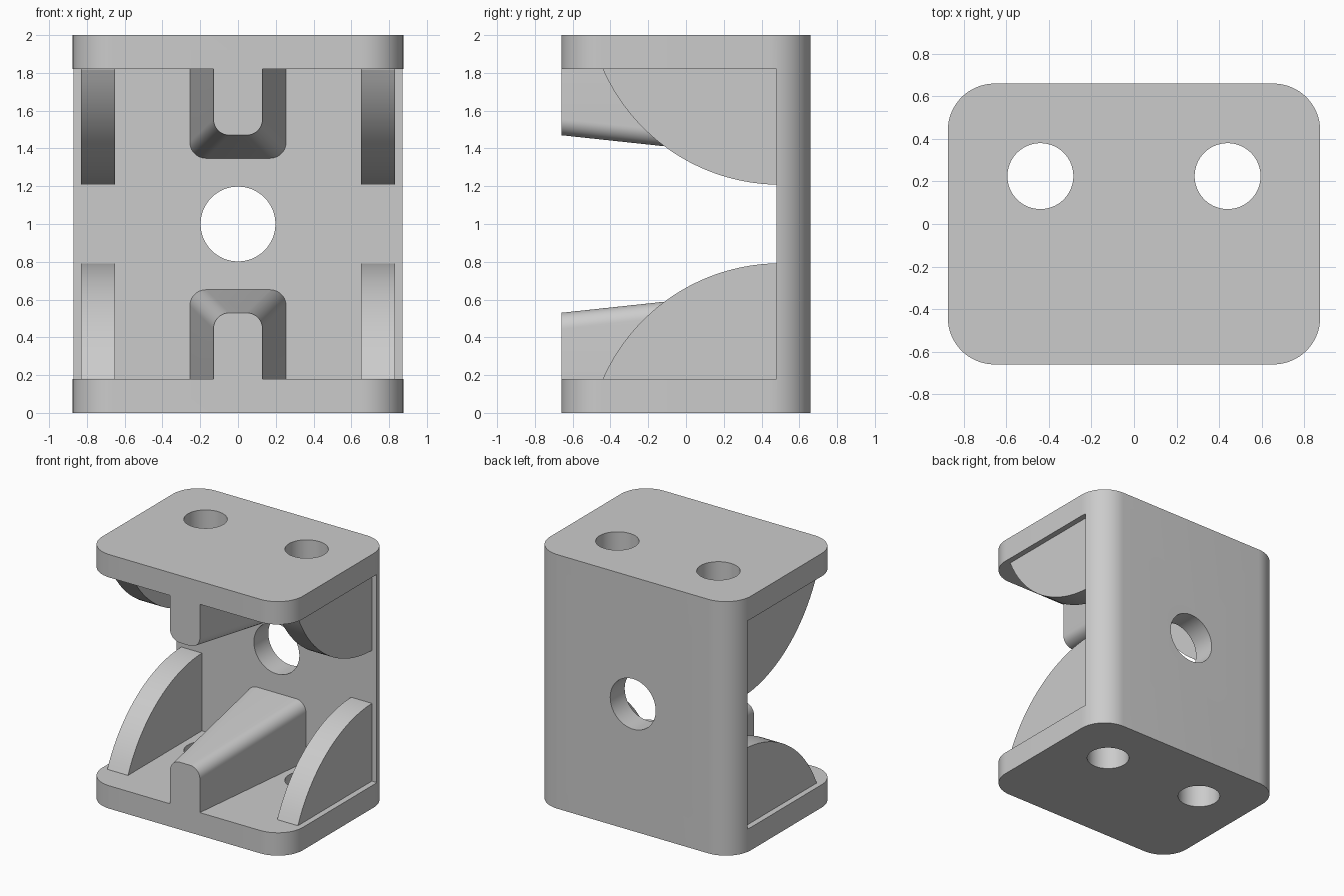
import bpy, bmesh
from math import sin, cos, pi, sqrt, radians

if "Cube" in bpy.data.objects:
    bpy.data.objects.remove(bpy.data.objects["Cube"])

WIDTH, DEPTH, HEIGHT = 0.875, 0.66, 2.0    # half width, half depth, full height
PLATE, WALL_Y = 0.18, 0.48                 # plate thickness, inner wall face

grey = bpy.data.materials.new("light_grey")
grey.use_nodes = True
grey.diffuse_color = (0.6, 0.6, 0.6, 1)
grey.node_tree.nodes["Principled BSDF"].inputs["Base Color"].default_value = (0.6, 0.6, 0.6, 1)


def arc(cx, cy, r, start, end, steps):
    """Points on an arc, angles in quarter turns."""
    angles = [(start + (end - start) * i / steps) * pi / 2 for i in range(steps + 1)]
    return [(cx + r * cos(a), cy + r * sin(a)) for a in angles]


def loft(name, loop_a, loop_b):
    """Closed solid between two matching loops of 3D points."""
    bm = bmesh.new()
    a = [bm.verts.new(p) for p in loop_a]
    b = [bm.verts.new(p) for p in loop_b]
    n = len(a)
    for i in range(n):
        bm.faces.new((a[i], a[(i + 1) % n], b[(i + 1) % n], b[i]))
    bm.faces.new(a[::-1])
    bm.faces.new(b)
    bmesh.ops.recalc_face_normals(bm, faces=bm.faces)
    mesh = bpy.data.meshes.new(name)
    bm.to_mesh(mesh)
    bm.free()
    mesh.materials.append(grey)
    obj = bpy.data.objects.new(name, mesh)
    bpy.context.collection.objects.link(obj)
    return obj


def prism(name, profile, place, low, high):
    return loft(name, [place(u, v, low) for u, v in profile],
                [place(u, v, high) for u, v in profile])


def along_x(u, v, t): return (t, u, v)
def along_y(u, v, t): return (u, t, v)
def along_z(u, v, t): return (u, v, t)


# Rounded block that becomes the two plates and the back wall
R = 0.22
outline = []
for quarter, (sx, sy) in enumerate([(1, 1), (-1, 1), (-1, -1), (1, -1)]):
    outline += arc(sx * (WIDTH - R), sy * (DEPTH - R), R, quarter, quarter + 1, 16)
bracket = prism("bracket", outline, along_z, 0, HEIGHT)

# Open space between the plates, then bolt holes and wall hole
opening = [(-1, PLATE), (WALL_Y, PLATE), (WALL_Y, HEIGHT - PLATE), (-1, HEIGHT - PLATE)]
cutters = [prism("opening_cutter", opening, along_x, -1, 1)]
for side in (-1, 1):
    circle = arc(side * 0.44, 0.225, 0.155, 0, 4, 64)[:-1]
    cutters.append(prism("bolt_hole_cutter", circle, along_z, -0.1, HEIGHT + 0.1))
circle = arc(0, HEIGHT / 2, 0.198, 0, 4, 64)[:-1]
cutters.append(prism("wall_hole_cutter", circle, along_y, 0.3, 0.9))


# Curved side gusset profile, sunk a little into wall and plate
GR, GY, GZ = 1.029, 0.5, 0.792 - 1.029
gusset = [(0.53, 0.1), (0.53, 0.792)]
for i in range(33):
    y = WALL_Y - (WALL_Y + 0.44) * i / 32
    gusset.append((y, GZ + sqrt(GR ** 2 - (y - GY) ** 2)))
gusset.append((-0.44, 0.1))


# Tapered centre rib section at a given depth
def rib_section(y):
    t = (y + DEPTH) / (WALL_Y + DEPTH)
    half, top, r = 0.13 + 0.125 * t, 0.53 + 0.122 * t, 0.085
    points = [(half, 0.1)] + arc(half - r, top - r, r, 0, 1, 10)
    points += arc(r - half, top - r, r, 1, 2, 10) + [(-half, 0.1)]
    return [(x, y, z) for x, z in points]


def flipped(points, flip):
    return [(x, y, HEIGHT - z if flip else z) for x, y, z in points]


# Ribs and gussets on the lower plate, mirrored to the upper plate
ribs = []
for level, flip in (("lower", False), ("upper", True)):
    ribs.append(loft(level + "_centre_rib", flipped(rib_section(-DEPTH), flip),
                     flipped(rib_section(0.53), flip)))
    for side, low in (("left", 0.65), ("right", -0.83)):
        loops = [flipped([(x, y, z) for y, z in gusset], flip) for x in (low, low + 0.18)]
        ribs.append(loft(level + "_" + side + "_gusset", *loops))

# Join everything into one clean solid
for operation, tools in (("DIFFERENCE", cutters), ("UNION", ribs)):
    for tool in tools:
        mod = bracket.modifiers.new(tool.name, "BOOLEAN")
        mod.operation, mod.solver, mod.object = operation, "EXACT", tool
bpy.context.view_layer.update()
evaluated = bracket.evaluated_get(bpy.context.evaluated_depsgraph_get())
solid = bpy.data.meshes.new_from_object(evaluated)
bracket.modifiers.clear()
bracket.data = solid
for tool in cutters + ribs:
    bpy.data.objects.remove(tool)

# Smooth rounds, sharp edges
for obj in bpy.context.selected_objects:
    obj.select_set(False)
bracket.select_set(True)
bpy.context.view_layer.objects.active = bracket
bpy.ops.object.shade_smooth_by_angle(angle=radians(25))
